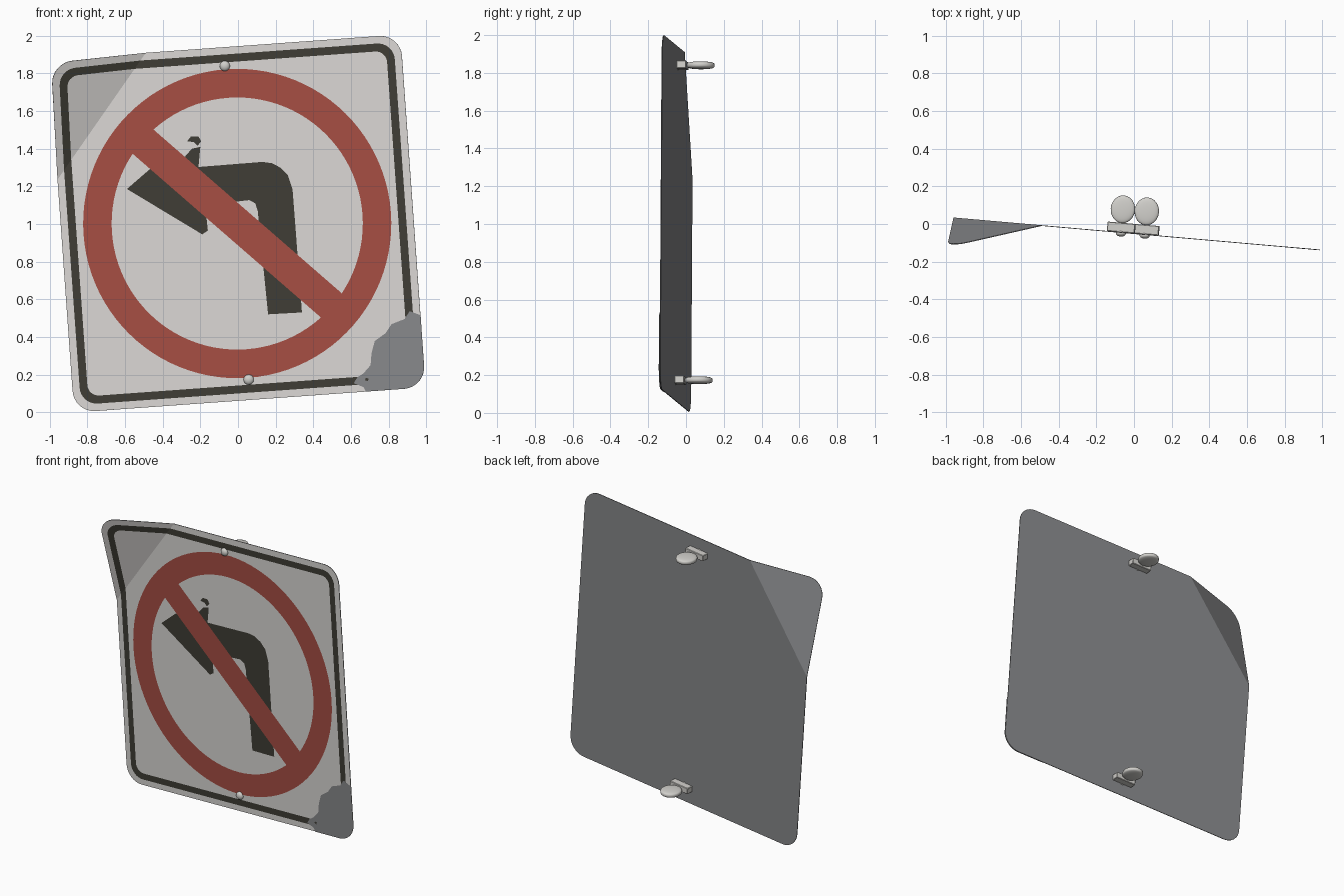
import bpy, bmesh, math
from mathutils import Matrix, Vector

cube = bpy.data.objects.get("Cube")
if cube:
    bpy.data.objects.remove(cube)


def material(name, rgb):
    m = bpy.data.materials.new(name)
    m.use_nodes = True
    m.diffuse_color = (*rgb, 1)
    m.node_tree.nodes["Principled BSDF"].inputs["Base Color"].default_value = (*rgb, 1)
    return m


white = material("off white paint", (0.70, 0.68, 0.66))
black = material("faded black paint", (0.05, 0.047, 0.036))
red = material("faded red paint", (0.38, 0.075, 0.056))
metal = material("bare metal", (0.245, 0.25, 0.258))
steel = material("bolt steel", (0.64, 0.63, 0.60))

# Sign frame: local x along the sign, z up the sign, -y out of its face
TILT, YAW = math.radians(4.1), math.radians(-5)
CENTRE = Vector((-0.004, -0.053, 1.0025))
FRAME = (Matrix.Translation(CENTRE) @ Matrix.Rotation(YAW, 4, 'Z')
         @ Matrix.Rotation(-TILT, 4, 'Y'))
LAYER = 0.0015


def loc(x, z):
    """Upright front coordinates to sign coordinates."""
    dx, dz = (x - CENTRE.x) / math.cos(YAW), z - CENTRE.z
    c, s = math.cos(TILT), math.sin(TILT)
    return (dx * c + dz * s, dz * c - dx * s)


def rounded_square(half, r, n=8):
    pts = []
    for k, (sx, sz) in enumerate([(1, -1), (1, 1), (-1, 1), (-1, -1)]):
        for i in range(n + 1):
            a = math.pi / 2 * (k - 1 + i / n)
            pts.append((sx * (half - r) + r * math.cos(a), sz * (half - r) + r * math.sin(a)))
    return pts


def circle(r, n=96):
    return [(r * math.cos(2 * math.pi * i / n), r * math.sin(2 * math.pi * i / n))
            for i in range(n)]


# Bent corner: everything past the fold line turns forward
F0, F1 = (Vector((p[0], 0, p[1])) for p in (loc(-0.49, 1.91), loc(-0.96, 1.235)))
FOLD = (F1 - F0).normalized()
OUTWARD = Vector((FOLD.z, 0, -FOLD.x))
BEND = Matrix.Rotation(math.radians(-23), 3, FOLD)


def finish(name, bm, mats):
    me = bpy.data.meshes.new(name)
    bm.to_mesh(me)
    bm.free()
    for m in mats:
        me.materials.append(m)
    ob = bpy.data.objects.new(name, me)
    ob.matrix_world = FRAME
    bpy.context.collection.objects.link(ob)
    return ob


def bend_corner(bm):
    bmesh.ops.bisect_plane(bm, geom=bm.verts[:] + bm.edges[:] + bm.faces[:],
                           plane_co=F0, plane_no=OUTWARD)
    for v in bm.verts:
        if (v.co - F0).dot(OUTWARD) > 1e-4:
            v.co = F0 + BEND @ (v.co - F0)


def plate(name, mat, layer, outline, hole=None):
    """Thin painted shape on the face, optionally a ring."""
    bm = bmesh.new()

    def ring(pts):
        return [bm.verts.new((u, -LAYER * layer, v)) for u, v in pts]
    a = ring(outline)
    if hole:
        b, n = ring(hole), len(a)
        for i in range(n):
            j = (i + 1) % n
            bm.faces.new((a[i], a[j], b[j], b[i]))
    else:
        bm.faces.new(a)
    bm.normal_update()
    for f in bm.faces:
        if f.normal.y > 0:
            f.normal_flip()
    bend_corner(bm)
    return finish(name, bm, [mat])


# Sheet: painted face, bare metal back and rim
outline = rounded_square(0.94, 0.115)
bm = bmesh.new()
face = bm.faces.new([bm.verts.new((u, 0, v)) for u, v in outline])
ext = bmesh.ops.extrude_face_region(bm, geom=[face], use_keep_orig=True)
for v in ext["geom"]:
    if isinstance(v, bmesh.types.BMVert):
        v.co.y = 0.004
bmesh.ops.recalc_face_normals(bm, faces=bm.faces[:])
for f in bm.faces:
    f.material_index = 0 if f.normal.y < -0.5 else 1
bend_corner(bm)
finish("sign_sheet", bm, [white, metal])

# Border line and prohibition ring with its diagonal bar
plate("border_line", black, 1, rounded_square(0.901, 0.09), rounded_square(0.859, 0.06))
plate("red_ring", red, 1, circle(0.822), circle(0.67))
d = math.sqrt(0.5)
plate("red_bar", red, 2, [(d * (s + t), d * (t - s)) for s, t in
                          [(-0.75, -0.085), (0.75, -0.085), (0.75, 0.085), (-0.75, 0.085)]])

# Left-turn arrow with its worn upper wing
arrow = [(-0.59, 1.186), (-0.47, 1.29), (-0.28, 1.36), (-0.245, 1.4), (-0.2, 1.41),
         (-0.21, 1.303), (0.13, 1.33), (0.18, 1.323), (0.225, 1.3), (0.265, 1.26),
         (0.29, 1.185), (0.34, 0.53), (0.16, 0.52), (0.105, 1.07), (0.092, 1.11),
         (0.06, 1.127), (0, 1.12), (-0.175, 1.105), (-0.16, 0.965), (-0.19, 0.945)]
plate("turn_arrow", black, 1, [loc(*p) for p in arrow])
fleck = [(-0.27, 1.44), (-0.25, 1.465), (-0.21, 1.465), (-0.195, 1.44), (-0.215, 1.415),
         (-0.235, 1.435)]
plate("arrow_fleck", black, 1, [loc(*p) for p in fleck])

# Peeled lower corner showing bare metal
tear = [(0.971, 0.515), (0.913, 0.537), (0.886, 0.495), (0.817, 0.468), (0.785, 0.42),
        (0.727, 0.378), (0.71, 0.313), (0.705, 0.25), (0.668, 0.207), (0.636, 0.186),
        (0.615, 0.154), (0.668, 0.133), (0.68, 0.11)]
plate("peeled_corner", metal, 3, outline[:9] + [loc(*p) for p in tear])
speck = [(0.675, 0.17), (0.69, 0.165), (0.695, 0.178), (0.68, 0.183)]
plate("paint_speck", black, 4, [loc(*p) for p in speck])


# Bolts: domed head in front, clamp block and rounded knob behind
def ball(name, centre, size, power=1.0):
    bm = bmesh.new()
    bmesh.ops.create_uvsphere(bm, u_segments=24, v_segments=16, radius=1)
    for v in bm.verts:
        v.co.z = math.copysign(abs(v.co.z) ** power, v.co.z)
        v.co = Vector(centre) + Vector([a * b for a, b in zip(v.co, size)])
    for f in bm.faces:
        f.smooth = True
    return finish(name, bm, [steel])


for side, x, z in (("top", -0.07, 1.84), ("bottom", 0.057, 0.173)):
    u, v = loc(x, z)
    ball(side + "_bolt_head", (u, -0.002, v), (0.027, 0.018, 0.027))
    ball(side + "_knob", (u, 0.126, v), (0.065, 0.074, 0.02), 0.5)
    bm = bmesh.new()
    bmesh.ops.create_cube(bm, size=1, matrix=Matrix.Translation((u, 0.029, v))
                          @ Matrix.Diagonal((0.148, 0.05, 0.042, 1)))
    bmesh.ops.bevel(bm, geom=bm.edges[:], offset=0.003, segments=1, affect='EDGES')
    finish(side + "_clamp_block", bm, [steel])
